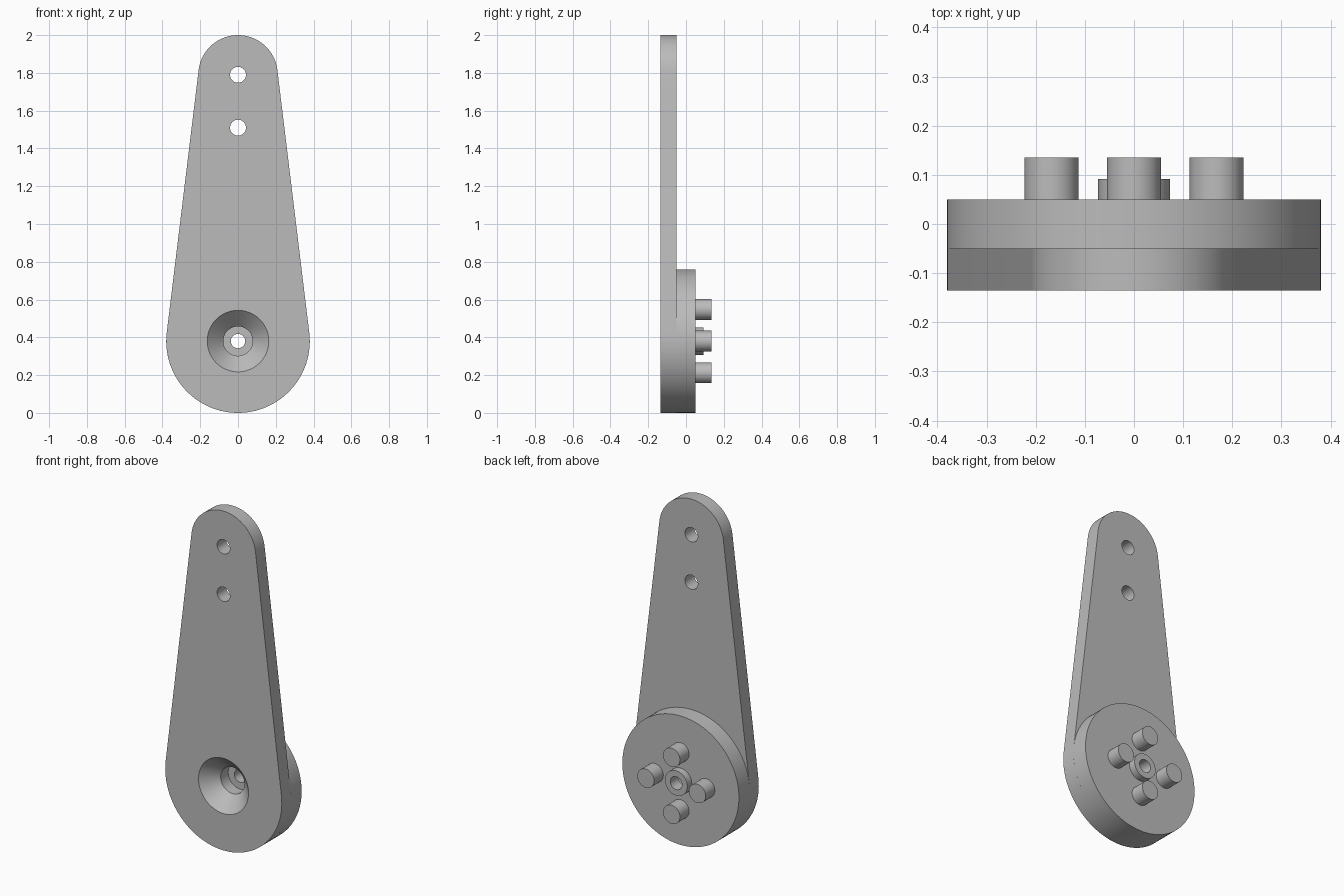
import bpy, bmesh, math
from mathutils import Vector

cube = bpy.data.objects.get("Cube")
if cube:
    bpy.data.objects.remove(cube, do_unlink=True)

grey = bpy.data.materials.new("plain_grey")
grey.use_nodes = True
COLOUR = (0.5, 0.5, 0.5, 1)
grey.diffuse_color = COLOUR
grey.node_tree.nodes["Principled BSDF"].inputs["Base Color"].default_value = COLOUR

HUB_Z, HUB_R = 0.38, 0.38        # big end of the arm
TIP_Z, TIP_R = 1.79, 0.21        # small end of the arm
FRONT, SEAM, BACK, PIN_END = -0.135, -0.05, 0.05, 0.135
SIDES = 96


def finish(bm, name):
    """Turn a bmesh into a smooth, sharp-edged grey object."""
    bmesh.ops.recalc_face_normals(bm, faces=bm.faces)
    mesh = bpy.data.meshes.new(name)
    bm.to_mesh(mesh)
    bm.free()
    mesh.materials.append(grey)
    obj = bpy.data.objects.new(name, mesh)
    bpy.context.collection.objects.link(obj)
    bpy.ops.object.select_all(action='DESELECT')
    obj.select_set(True)
    bpy.context.view_layer.objects.active = obj
    bpy.ops.object.shade_smooth_by_angle(angle=math.radians(30))
    return obj


def arc(z, r, start, end, steps):
    """Points (x, z) on an arc centred on x = 0."""
    return [(r * math.cos(a), z + r * math.sin(a))
            for a in (start + (end - start) * i / steps for i in range(steps + 1))]


def circle(z, r, steps=48):
    return arc(z, r, 0, math.tau, steps)[:-1]


def plate(name, loops):
    """Flat plate from (front outline, back outline) pairs; the first is the rim."""
    bm = bmesh.new()
    caps = ([], [])
    for pair in loops:
        rings = []
        for outline, y, cap in zip(pair, (FRONT, SEAM), caps):
            ring = [bm.verts.new((x, y, z)) for x, z in outline]
            cap += [bm.edges.new((ring[i - 1], ring[i])) for i in range(len(ring))]
            rings.append(ring)
        a, b = rings
        for i in range(len(a)):
            bm.faces.new((a[i - 1], a[i], b[i], b[i - 1]))
    for cap, side in zip(caps, (-1, 1)):
        bmesh.ops.triangle_fill(bm, edges=cap, use_beauty=True, normal=Vector((0, side, 0)))
    return finish(bm, name)


def lathe(name, profile, x=0, z=HUB_Z, steps=SIDES):
    """Revolve a closed (radius, y) profile about a front-to-back axis."""
    bm = bmesh.new()
    rings = [[bm.verts.new((x + px, y, pz)) for px, pz in circle(z, r, steps)]
             for r, y in profile]
    for k in range(len(rings)):
        a, b = rings[k - 1], rings[k]
        for i in range(steps):
            bm.faces.new((a[i - 1], a[i], b[i], b[i - 1]))
    return finish(bm, name)


def peg(name, x, z, r, y0, y1, steps=48):
    """Solid round peg pointing backwards."""
    bm = bmesh.new()
    a, b = [[bm.verts.new((x + px, y, pz)) for px, pz in circle(z, r, steps)]
            for y in (y0, y1)]
    bm.faces.new(a)
    bm.faces.new(b)
    for i in range(steps):
        bm.faces.new((a[i - 1], a[i], b[i], b[i - 1]))
    return finish(bm, name)


# Tapered arm: two arcs joined by tangent lines, two holes and a countersink
lean = math.asin((HUB_R - TIP_R) / (TIP_Z - HUB_Z))
rim = (arc(TIP_Z, TIP_R, lean, math.pi - lean, SIDES // 2)
       + arc(HUB_Z, HUB_R, math.pi - lean, math.tau + lean, SIDES // 2))
holes = [circle(z, 0.042) for z in (1.79, 1.51)]
countersink = (circle(HUB_Z, 0.163), circle(HUB_Z, 0.078))
plate("tapered_arm", [(rim, rim)] + [(h, h) for h in holes] + [countersink])

# Round hub with a stepped bore and a raised collar at the back
lathe("hub_disc", [(0.078, SEAM), (HUB_R, SEAM), (HUB_R, BACK), (0.073, BACK),
                   (0.073, 0.092), (0.038, 0.092), (0.038, 0.02), (0.078, 0.02)])

# Four drive pins around the collar
for name, dx, dz in (("left", 1, 0), ("right", -1, 0), ("upper", 0, 1), ("lower", 0, -1)):
    peg(name + "_pin", dx * 0.168, HUB_Z + dz * 0.168, 0.055, BACK - 0.01, PIN_END)
